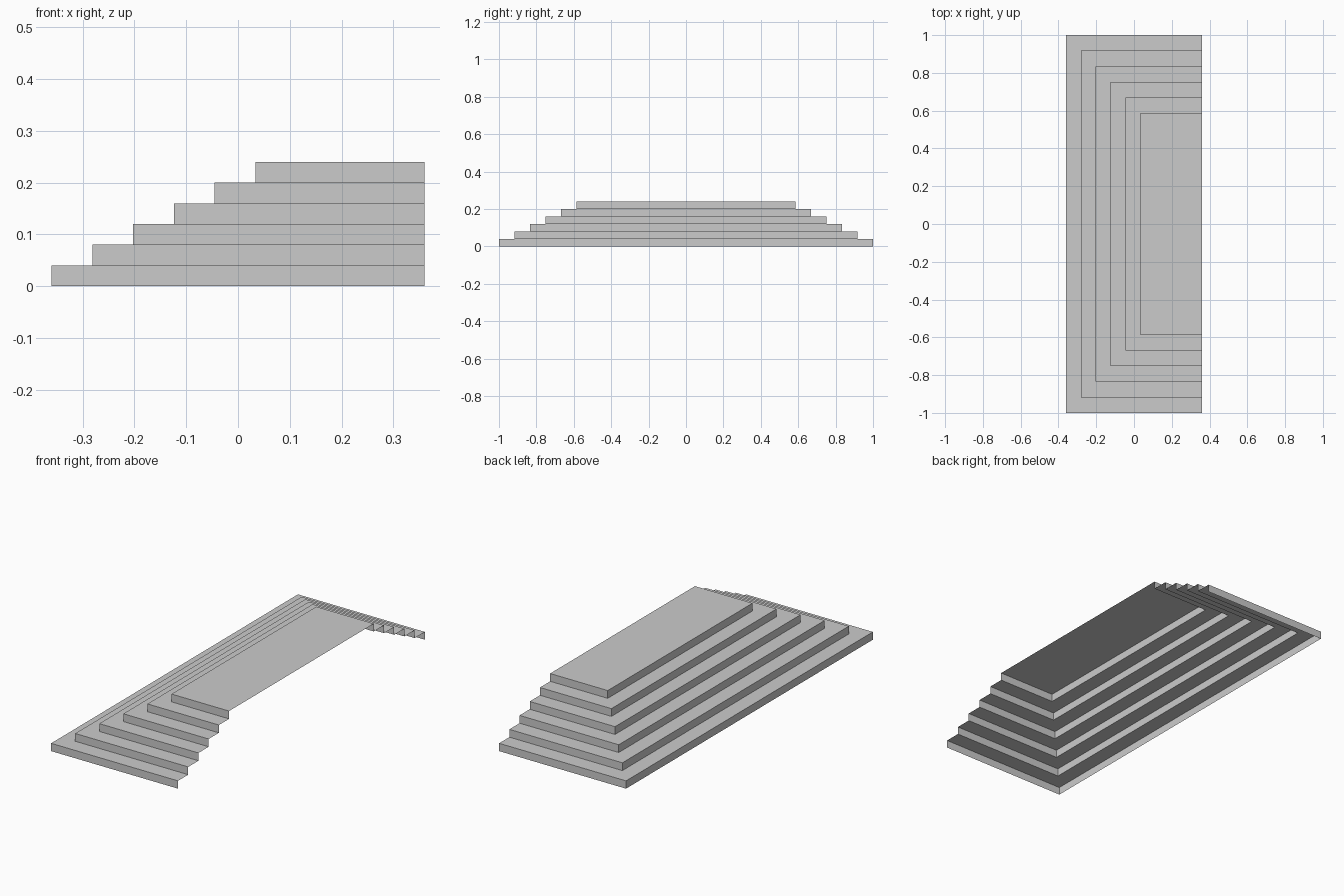
import bpy, bmesh

if "Cube" in bpy.data.objects:
    bpy.data.objects.remove(bpy.data.objects["Cube"])

STEPS = 6
RISE = 0.04
BACK_X = 0.36           # open side that sits against a wall
RUN_X, RUN_Y = 0.0787, 0.0827


def u_outline(bm, i, z):
    """Three-sided outline of step i, open along the back."""
    x, h = -0.36 + i * RUN_X, 1.0 - i * RUN_Y
    pts = [(BACK_X, -h), (x, -h), (x, h), (BACK_X, h)]
    return [bm.verts.new((px, py, z)) for px, py in pts]


# Stepped shell: risers and treads are strips between successive outlines
bm = bmesh.new()
rows = []
for i in range(STEPS):
    rows.append(u_outline(bm, i, i * RISE))
    rows.append(u_outline(bm, i, (i + 1) * RISE))
for a, b in zip(rows, rows[1:]):
    for k in range(3):
        bm.faces.new((a[k + 1], a[k], b[k], b[k + 1]))

# Top landing
bm.faces.new(rows[-1][::-1])

mesh = bpy.data.meshes.new("three_sided_steps")
bm.to_mesh(mesh)
bm.free()
steps = bpy.data.objects.new("three_sided_steps", mesh)
bpy.context.collection.objects.link(steps)
